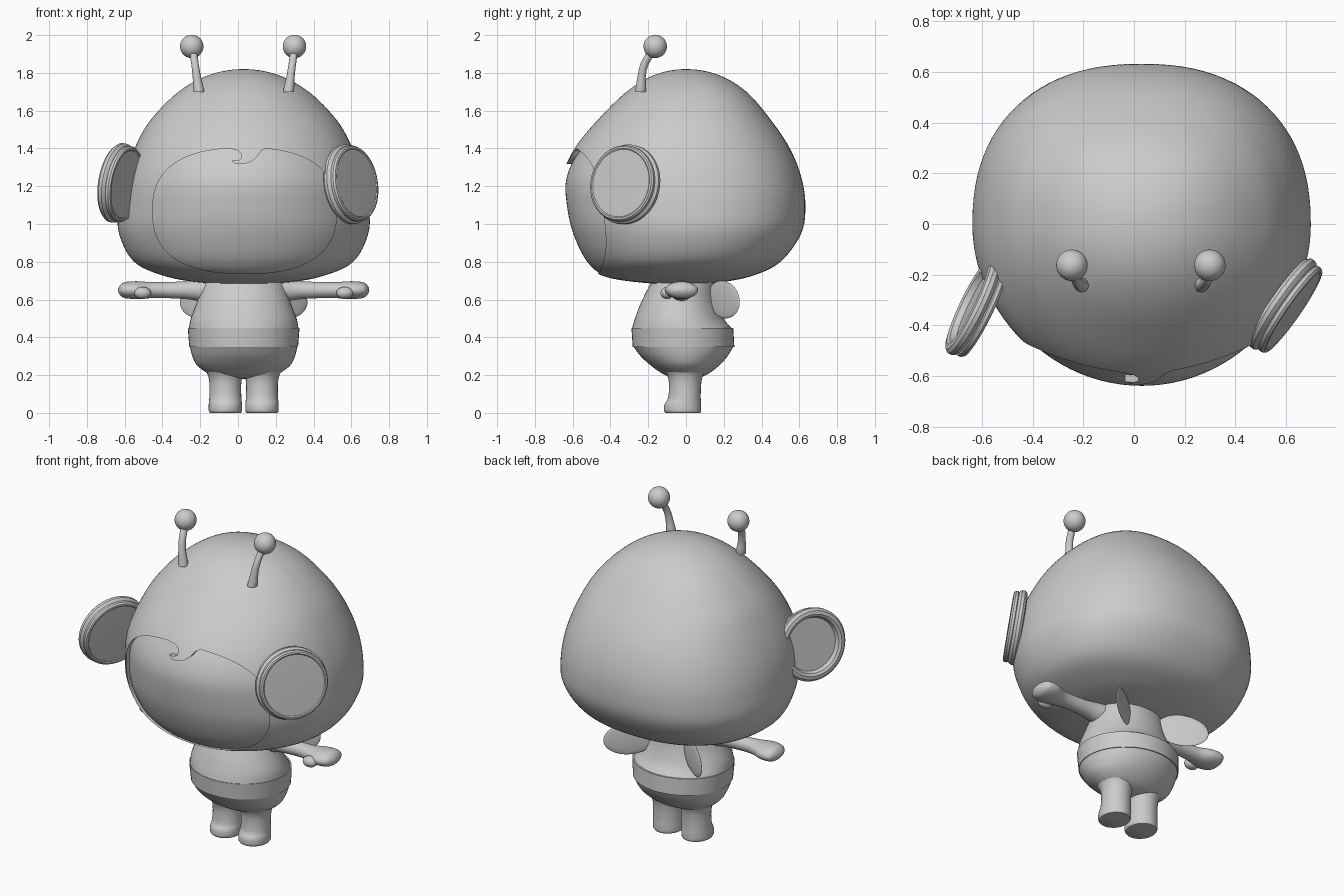
import bpy, bmesh
from math import sin, cos, pi, copysign
from mathutils import Matrix, Vector

if "Cube" in bpy.data.objects:
    bpy.data.objects.remove(bpy.data.objects["Cube"])

grey = bpy.data.materials.new("plain_grey")
grey.use_nodes = True
colour = (0.6, 0.6, 0.6, 1)
grey.diffuse_color = colour
grey.node_tree.nodes["Principled BSDF"].inputs["Base Color"].default_value = colour
CX = 0.03  # the figure's own middle line


def finish(bm, name, matrix=Matrix(), angle=40):
    """Turn a bmesh into a shaded object."""
    bm.transform(matrix)
    bmesh.ops.remove_doubles(bm, verts=bm.verts, dist=1e-5)
    bmesh.ops.recalc_face_normals(bm, faces=bm.faces)
    mesh = bpy.data.meshes.new(name)
    bm.to_mesh(mesh)
    bm.free()
    mesh.materials.append(grey)
    ob = bpy.data.objects.new(name, mesh)
    bpy.context.collection.objects.link(ob)
    smooth(ob, angle)
    return ob


def smooth(ob, angle=40):
    bpy.ops.object.select_all(action='DESELECT')
    ob.select_set(True)
    bpy.context.view_layer.objects.active = ob
    bpy.ops.object.shade_smooth_by_angle(angle=angle * pi / 180)


def refine(rows, steps):
    """Smooth curve through rows of (z, half width, middle y, half depth)."""
    def ghost(end, inner):
        if end[1] == 0:
            return Vector((inner[0], -inner[1], inner[2], -inner[3]))
        return 2 * end - inner
    p = [Vector(r) for r in rows]
    p = [ghost(p[0], p[1])] + p + [ghost(p[-1], p[-2])]
    out = []
    for a, b, c, d in zip(p, p[1:], p[2:], p[3:]):
        for i in range(steps):
            t = i / steps
            out.append(b + (c - a) * t / 2 + (2 * a - 5 * b + 4 * c - d) * t**2 / 2
                       + (3 * b - a - 3 * c + d) * t**3 / 2)
    return out + [p[-2]]


def loft(name, rows, steps=5, segs=48, back=2, matrix=Matrix(), angle=40):
    """Skin elliptical rings given as (z, half width, front y, back y)."""
    rows = [(z, w, (f + b) / 2, (b - f) / 2) for z, w, f, b in rows]
    bm = bmesh.new()
    rings = []
    for z, w, mid, half in refine(rows, steps):
        ring = []
        for i in range(segs):
            c, s = cos(2 * pi * i / segs), sin(2 * pi * i / segs)
            e = 2 / back if s > 0 else 1
            ring.append(bm.verts.new((w * copysign(abs(c)**e, c),
                                      mid + half * copysign(abs(s)**e, s), z)))
        rings.append(ring)
    for lo, hi in zip(rings, rings[1:]):
        for i in range(segs):
            j = (i + 1) % segs
            bm.faces.new((lo[i], lo[j], hi[j], hi[i]))
    for end, row in ((rings[0], rows[0]), (rings[-1], rows[-1])):
        if row[1] > 0:
            bm.faces.new(end)
    return finish(bm, name, matrix, angle)


def ball(name, place, size, rotation=Matrix()):
    bm = bmesh.new()
    bmesh.ops.create_uvsphere(bm, u_segments=32, v_segments=20, radius=1)
    scale = Matrix.Diagonal((*size, 1))
    return finish(bm, name, Matrix.Translation(place) @ rotation @ scale)


centre = Matrix.Translation((CX, 0, 0))

# Hood and the face inside it
head = [(.68, 0, 0, 0), (.69, .23, -.24, .17), (.725, .42, -.44, .35), (.80, .58, -.54, .5),
        (.95, .66, -.615, .61), (1.1, .662, -.65, .632), (1.25, .635, -.655, .61),
        (1.4, .578, -.59, .55), (1.55, .493, -.468, .45), (1.7, .345, -.315, .32),
        (1.79, .18, -.165, .17), (1.82, 0, 0, 0)]
hood = loft("hood", head, steps=6, segs=96, back=2.3, matrix=centre)
shrink = Matrix.Translation((CX, 0, 1.1)) @ Matrix.Scale(.968, 4) @ Matrix.Translation((0, 0, -1.11))
loft("face", head, steps=6, segs=96, back=2.3, matrix=shrink)

# Face opening with a curled lock at the top
lock = [(.15, 1.4), (.12, 1.385), (.1, 1.355), (.07, 1.33), (.03, 1.317), (-.01, 1.318),
        (-.035, 1.335), (0, 1.335), (.018, 1.348), (.018, 1.37), (0, 1.388), (-.03, 1.396)]
outline = []
for i in range(96):
    a = pi / 2 + 2 * pi * (i + .5) / 96
    c, s = cos(a), sin(a)
    x = .035 + .487 * copysign(abs(c)**.8, c)
    z = 1.07 + .332 * copysign(abs(s)**.8, s)
    if not (s > 0 and -.05 < x < .17):
        outline.append((x, z))
outline += lock
bm = bmesh.new()
cap = bm.faces.new([bm.verts.new((x, -1, z)) for x, z in outline])
extruded = bmesh.ops.extrude_face_region(bm, geom=[cap], use_keep_orig=True)
for v in extruded["geom"]:
    if isinstance(v, bmesh.types.BMVert):
        v.co.y = -.3
cutter = finish(bm, "opening_cutter")
cutter.hide_render = True
cut = hood.modifiers.new("opening", 'BOOLEAN')
cut.object, cut.operation, cut.solver = cutter, 'DIFFERENCE', 'EXACT'
bpy.context.view_layer.objects.active = hood
bpy.ops.object.modifier_apply(modifier=cut.name)
bpy.data.objects.remove(cutter)
smooth(hood)

# Round ear pads: open dish behind, grooved rim, flat plate in front
pad = [(-.012, 0), (-.012, .155), (-.035, .165), (-.042, .18), (-.038, .2), (-.025, .212),
       (-.008, .212), (.002, .205), (.008, .197), (.012, .203), (.026, .203), (.036, .196),
       (.038, .186), (.034, .18), (.038, 0)]
for side, place, facing in (("left", (.6, -.325, 1.212), (.82, -.57, .14)),
                            ("right", (-.62, -.33, 1.215), (.89, -.43, -.15))):
    turn = Vector(facing).to_track_quat('Z', 'Y').to_matrix().to_4x4()
    loft(side + "_ear_pad", [(h, r, -r, r) for h, r in pad], steps=1, segs=64,
         matrix=Matrix.Translation(place) @ turn, angle=32)

# Torso, belt band and hips
loft("torso", [(.74, .18, -.15, .12), (.68, .217, -.19, .15), (.58, .25, -.24, .17),
               (.5, .28, -.27, .2), (.45, .29, -.285, .24)], matrix=centre)
loft("belt_band", [(.45, .296, -.289, .25), (.35, .288, -.282, .256)], steps=1, matrix=centre, angle=30)
loft("hips", [(.35, .284, -.278, .25), (.3, .272, -.24, .22), (.25, .245, -.185, .175),
              (.205, .18, -.12, .115), (.185, .1, -.06, .06), (.18, 0, 0, 0)], matrix=centre)

# Paired limbs, wings and antennae
for side, s in (("left", 1), ("right", -1)):
    loft(side + "_leg", [(0, .082, -.108, .076), (.012, .088, -.116, .08), (.045, .088, -.114, .08),
                         (.08, .085, -.095, .078), (.15, .084, -.09, .08), (.2, .093, -.1, .09),
                         (.25, .118, -.13, .115), (.3, .13, -.15, .13)],
         segs=32, matrix=Matrix.Translation((CX + s * .097, 0, 0)), angle=50)

    arm = Matrix.Translation((CX, -.025, .65)) @ Matrix.Rotation(s * pi / 2, 4, 'Y')
    loft(side + "_arm", [(.14, .075, -.08, .08), (.23, .06, -.06, .06), (.3, .048, -.05, .05),
                         (.42, .042, -.046, .046), (.5, .043, -.06, .055), (.57, .047, -.085, .085),
                         (.63, .042, -.075, .085), (.655, .025, -.045, .055), (.665, 0, 0, 0)],
         segs=32, matrix=arm)
    ball(side + "_thumb", (CX + s * .535, -.1, .635), (.045, .035, .032))

    along = Vector((s * .8, .55, -.15)).normalized()
    across = along.cross(Vector((0, 0, 1))).normalized()
    axes = Matrix((along, across, along.cross(across))).transposed().to_4x4()
    ball(side + "_wing", (CX + s * .215, .2, .6), (.15, .012, .098), axes)

    lean = Matrix.Translation((.03 + s * .237, 0, 1.7))
    lean[0][2] = s * .14
    loft(side + "_antenna_stalk", [(0, .028, -.27, -.212), (.03, .027, -.265, -.211),
                                   (.08, .022, -.257, -.213), (.14, .02, -.244, -.2),
                                   (.2, .02, -.214, -.165), (.23, .02, -.19, -.14)],
         segs=20, matrix=lean)
    ball(side + "_antenna_ball", (.027 + s * .272, -.163, 1.94), (.062, .062, .062))
